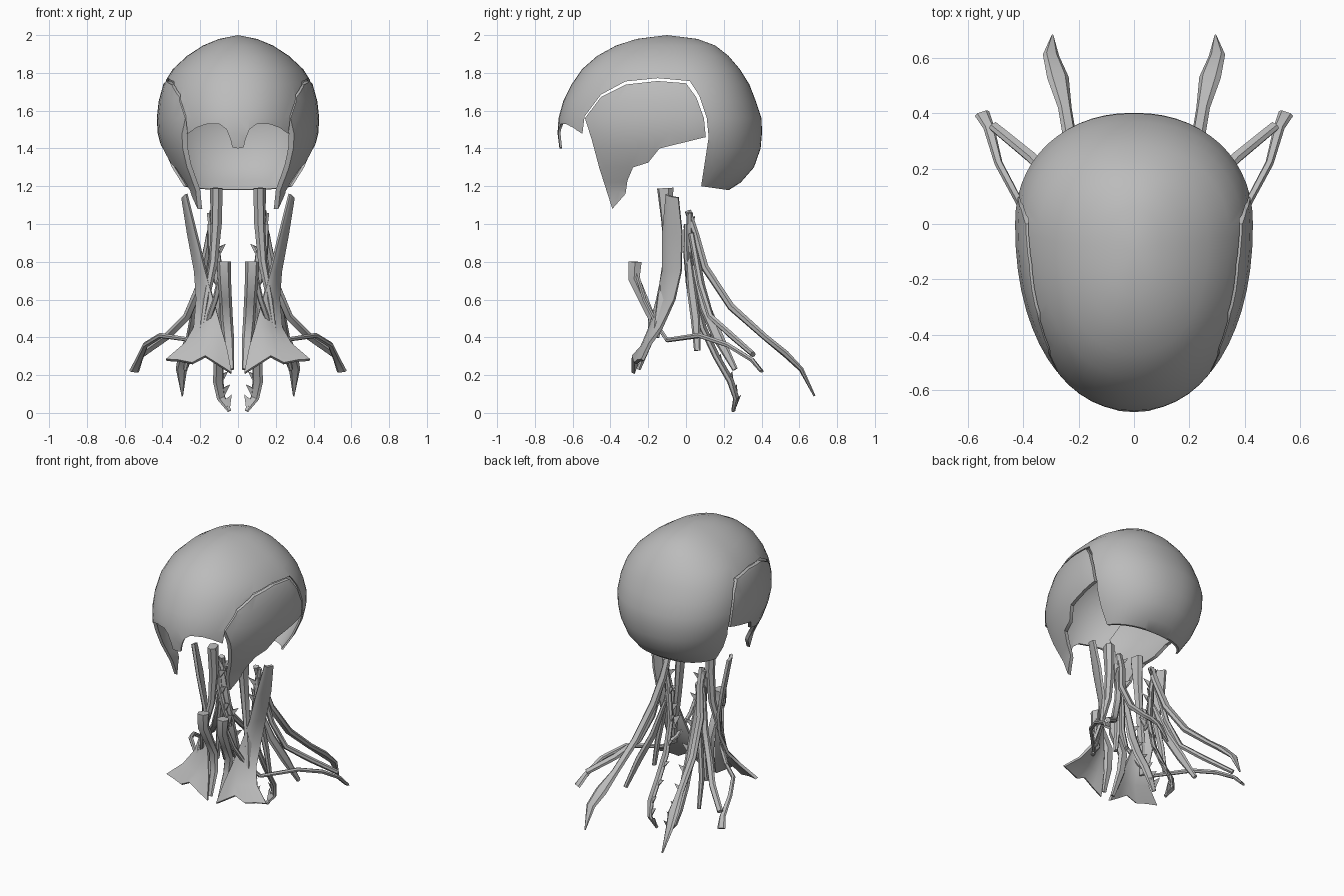
import bpy, bmesh, math
from mathutils import Vector

if "Cube" in bpy.data.objects:
    bpy.data.objects.remove(bpy.data.objects["Cube"])

grey = bpy.data.materials.new("plain_grey")
grey.use_nodes = True
grey.diffuse_color = (0.5, 0.5, 0.5, 1)
grey.node_tree.nodes["Principled BSDF"].inputs["Base Color"].default_value = (0.5, 0.5, 0.5, 1)


def make(name, verts, faces):
    mesh = bpy.data.meshes.new(name)
    mesh.from_pydata([tuple(v) for v in verts], [], faces)
    bm = bmesh.new()
    bm.from_mesh(mesh)
    bmesh.ops.recalc_face_normals(bm, faces=bm.faces)
    bm.to_mesh(mesh)
    bm.free()
    mesh.materials.append(grey)
    ob = bpy.data.objects.new(name, mesh)
    bpy.context.collection.objects.link(ob)
    return ob


def smooth(ob, angle=35):
    bpy.ops.object.select_all(action="DESELECT")
    ob.select_set(True)
    bpy.context.view_layer.objects.active = ob
    bpy.ops.object.shade_smooth_by_angle(angle=math.radians(angle))


def bake(ob):
    dg = bpy.context.evaluated_depsgraph_get()
    ob.data = bpy.data.meshes.new_from_object(ob.evaluated_get(dg))
    ob.modifiers.clear()


def prism(profile, axis, lo, hi):
    """Closed extrusion of a 2D profile along x (0) or y (1)."""
    n = len(profile)
    pts = [(d, a, b) if axis == 0 else (a, d, b) for d in (lo, hi) for a, b in profile]
    faces = [list(range(n)), list(range(n, 2 * n))]
    faces += [[i, (i + 1) % n, n + (i + 1) % n, n + i] for i in range(n)]
    return make("cutter", pts, faces)


def cut(ob, cutters, operation):
    for c in cutters:
        m = ob.modifiers.new("cut", "BOOLEAN")
        m.operation, m.object, m.solver = operation, c, "EXACT"
        bake(ob)
        bpy.data.objects.remove(c)
    smooth(ob)


# Head surface: level, front reach, back reach, half width
LEVELS = [(1.05, .6, .1, .26), (1.1, .62, .14, .27), (1.175, .64, .22, .285), (1.22, .65, .29, .31),
          (1.3, .66, .36, .36), (1.4, .67, .395, .405), (1.48, .68, .402, .425), (1.56, .675, .4, .43),
          (1.65, .65, .37, .42), (1.74, .605, .335, .395), (1.82, .55, .285, .345),
          (1.89, .47, .225, .27), (1.945, .37, .155, .185), (1.98, .26, .06, .1)]


def head_shell(name, thickness):
    seg, verts, faces = 56, [], []
    for z, front, back, w in LEVELS:
        shift = -.09 * max(0, (z - 1.6) / .4)
        for i in range(seg):
            a = 2 * math.pi * i / seg
            c, s = math.cos(a), math.sin(a)
            p = .93
            x = w * math.copysign(abs(c) ** p, c)
            reach = back - shift if s > 0 else front + shift
            verts.append((x, shift + reach * math.copysign(abs(s) ** p, s), z))
    verts.append((0, -.1, 2.0))
    for r in range(len(LEVELS) - 1):
        for i in range(seg):
            j = (i + 1) % seg
            faces.append((r * seg + i, r * seg + j, (r + 1) * seg + j, (r + 1) * seg + i))
    top = (len(LEVELS) - 1) * seg
    faces += [(top + i, top + (i + 1) % seg, len(verts) - 1) for i in range(seg)]
    ob = make(name, verts, faces)
    m = ob.modifiers.new("shell", "SOLIDIFY")
    m.thickness, m.offset = thickness, -1
    bake(ob)
    return ob


# Skull cap, open below, at the temples and under the brow
cap = head_shell("skull_cap", .012)
temple_gap = [(-.548, .9), (-.548, 1.48), (-.537, 1.57), (-.45, 1.685), (-.32, 1.755), (-.15, 1.772),
              (.02, 1.757), (.07, 1.68), (.11, 1.56), (.12, 1.46), (.08, 1.2), (.08, .9)]
half_brow = [(0, 1.4), (.03, 1.405), (.04, 1.45), (.06, 1.5), (.1, 1.53), (.17, 1.528),
             (.22, 1.51), (.27, 1.475), (.6, 1.47)]
brow = [(-x, z) for x, z in half_brow[:0:-1]] + half_brow + [(.6, .9), (-.6, .9)]
base = [(-.3, .9), (.9, .9), (.9, 1.2), (.3, 1.19), (.22, 1.18), (.08, 1.2), (-.3, 1.2)]
cut(cap, [prism(temple_gap, 0, -1, 1), prism(brow, 1, -1, -.5), prism(base, 0, -1.1, 1.1)], "DIFFERENCE")

# Temple plates
temple = [(-.535, 1.56), (-.45, 1.672), (-.32, 1.738), (-.15, 1.757), (0, 1.745), (.055, 1.67),
          (.095, 1.56), (.105, 1.46), (-.14, 1.4), (-.2, 1.325), (-.28, 1.3), (-.31, 1.23),
          (-.32, 1.16), (-.39, 1.08), (-.46, 1.3), (-.5, 1.45)]
for side, lo, hi in (("left", .05, 1), ("right", -1, -.05)):
    cut(head_shell(side + "_temple_plate", .022), [prism(temple, 0, lo, hi)], "INTERSECT")


def mirrored(ob):
    m = ob.modifiers.new("mirror", "MIRROR")
    m.use_axis[0] = True
    smooth(ob)


def strap(name, path, width_dir, teeth=0):
    """Flat tapering strap through (x, y, z, width, thickness), with optional teeth on one edge."""
    pts = [Vector(p[:3]) for p in path]
    verts, faces, frames = [], [], []
    for i, p in enumerate(path):
        t = (pts[min(i + 1, len(pts) - 1)] - pts[max(i - 1, 0)]).normalized()
        s = Vector(width_dir)
        s = (s - t * s.dot(t)).normalized()
        n = t.cross(s)
        frames.append(s)
        w, h = p[3] / 2, p[4] / 2
        for a, b in ((-1, 0), (-.6, -1), (.6, -1), (1, 0), (.6, 1), (-.6, 1)):
            verts.append(pts[i] + s * w * a + n * h * b)
    k = 6
    for r in range(len(path) - 1):
        faces += [(r * k + i, r * k + (i + 1) % k, (r + 1) * k + (i + 1) % k, (r + 1) * k + i)
                  for i in range(k)]
    faces += [tuple(range(k)), tuple(range(len(verts) - k, len(verts)))]
    # Teeth: small hooked spikes pointing to the middle and upwards
    for i in range(teeth):
        f = (i + .5) / teeth * (len(pts) - 1)
        r = int(f)
        c = pts[r].lerp(pts[r + 1], f - r)
        along = (pts[r + 1] - pts[r]).normalized()
        s = frames[r]
        n = along.cross(s) * .008
        o = len(verts)
        verts += [c - along * .03 + n, c + along * .03 + n, c + along * .03 - n,
                  c - along * .03 - n, c + s * .065 - along * .045]
        faces += [(o, o + 1, o + 2, o + 3)]
        faces += [(o + j, o + (j + 1) % 4, o + 4) for j in range(4)]
    mirrored(make(name, verts, faces))


# Fan shaped front neck muscle: inner edge point and outer edge point per row
fan = [((.272, -.1, 1.16), (.292, -.04, 1.14)), ((.22, -.12, .95), (.262, -.02, .95)),
       ((.17, -.12, .75), (.225, -.025, .75)), ((.13, -.15, .6), (.215, -.06, .6)),
       ((.09, -.19, .45), (.23, -.13, .45)), ((.06, -.23, .34), (.28, -.19, .365)),
       ((.035, -.28, .21), (.38, -.23, .28))]
notch = [0, .03, .06, .01, .01, 0]
verts, faces, cols = [], [], len(notch)
for r, (a, b) in enumerate(fan):
    for c in range(cols):
        p = Vector(a).lerp(Vector(b), c / (cols - 1))
        p.y -= .02 * math.sin(math.pi * c / (cols - 1))
        p.z += notch[c] * (r == len(fan) - 1)
        verts.append(p)
for r in range(len(fan) - 1):
    for c in range(cols - 1):
        i = r * cols + c
        faces.append((i, i + 1, i + cols + 1, i + cols))
fan_ob = make("front_fan_muscle", verts, faces)
thick = fan_ob.modifiers.new("thickness", "SOLIDIFY")
thick.thickness, thick.offset = .018, 0
bake(fan_ob)
mirrored(fan_ob)

# Straps of the neck
strap("upper_neck_strap", [(.115, -.11, 1.19, .09, .055), (.115, -.1, 1.0, .06, .05),
      (.13, -.1, .8, .05, .04), (.17, -.13, .6, .05, .03), (.2, -.16, .4, .04, .02)], (.3, 1, 0))
strap("throat_strap", [(.075, -.27, .8, .075, .07), (.072, -.275, .71, .07, .06), (.065, -.225, .6, .065, .05),
      (.06, -.18, .5, .065, .04), (.05, -.19, .38, .06, .03), (.035, -.25, .23, .03, .02)], (1, 0, 0))
strap("shoulder_rod_upper", [(.08, -.27, .77, .035, .02), (.12, -.22, .6, .03, .02),
      (.17, -.15, .46, .03, .02), (.24, -.1, .385, .025, .02)], (1, 0, 0))
strap("shoulder_rod", [(.24, -.1, .385, .025, .02), (.41, .07, .41, .028, .024), (.49, .22, .36, .03, .024),
      (.525, .35, .28, .04, .022), (.55, .4, .22, .055, .015)], (1, -.5, .3))
strap("back_long_strap", [(.13, .01, 1.07, .04, .03), (.14, .05, .95, .05, .03), (.18, .1, .77, .05, .035),
      (.22, .24, .56, .05, .035), (.25, .42, .4, .05, .03), (.275, .53, .31, .08, .03),
      (.3, .61, .23, .06, .02), (.295, .68, .09, .008, .01)], (1, .2, 0))
strap("shoulder_strap", [(.15, .03, .95, .035, .03), (.2, .08, .68, .045, .03), (.27, .13, .51, .045, .03),
      (.37, .24, .41, .045, .03), (.51, .355, .31, .04, .025)], (.5, -.5, .6))
strap("rib_strap_front", [(.13, .01, .85, .025, .02), (.16, .03, .65, .05, .025), (.18, .05, .5, .05, .025),
      (.2, .06, .33, .035, .02)], (0, 1, 0))
strap("rib_strap_back", [(.13, .04, .78, .025, .02), (.18, .1, .56, .06, .025), (.24, .17, .4, .06, .025),
      (.28, .26, .23, .03, .02)], (.3, 1, 0))
strap("spine_strap", [(.15, .02, 1.06, .035, .025), (.12, .02, .88, .05, .025), (.09, .04, .65, .05, .025),
      (.09, .09, .45, .06, .025), (.1, .16, .3, .06, .025), (.105, .235, .17, .06, .025),
      (.09, .265, .08, .05, .02), (.045, .25, .01, .025, .015)], (-1, .5, 0), teeth=9)
strap("inner_spine_strap", [(.15, 0, 1.0, .025, .02), (.14, 0, .85, .04, .025), (.11, .01, .7, .04, .02),
      (.07, .02, .6, .02, .015)], (-1, -.2, 0), teeth=4)
